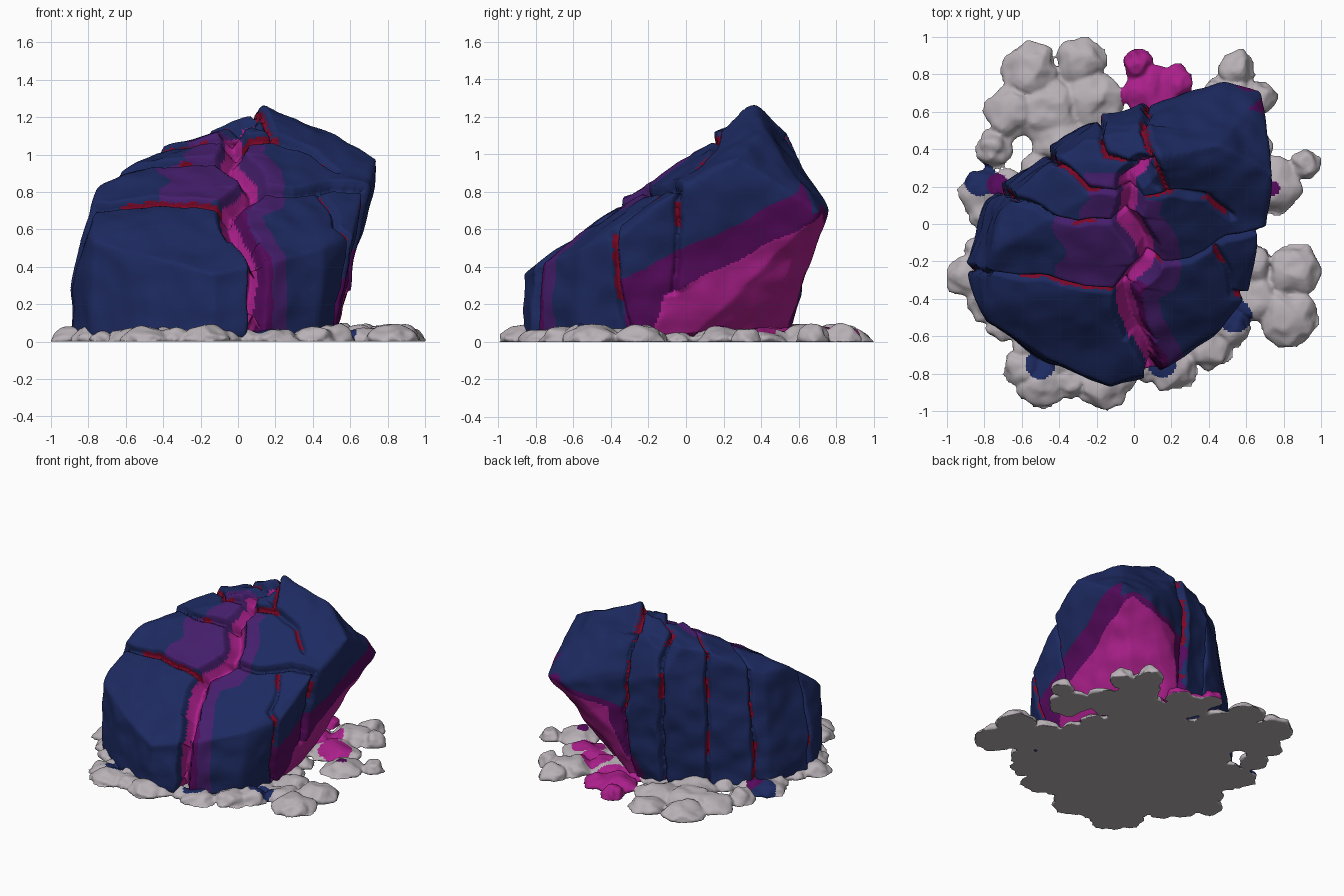
import bpy
import bmesh
import math
import random
from mathutils import Vector, noise
from mathutils.geometry import intersect_point_line

random.seed(4)
if "Cube" in bpy.data.objects:
    bpy.data.objects.remove(bpy.data.objects["Cube"], do_unlink=True)


def make_material(name, red, green, blue):
    mat = bpy.data.materials.new(name)
    mat.use_nodes = True
    colour = (red, green, blue, 1)
    mat.diffuse_color = colour
    mat.node_tree.nodes["Principled BSDF"].inputs["Base Color"].default_value = colour
    return mat


navy = make_material("navy stone", 0.012, 0.023, 0.118)
violet = make_material("violet stone", 0.06, 0.013, 0.15)
plum = make_material("plum stone", 0.09, 0.003, 0.105)
magenta = make_material("magenta core", 0.41, 0.014, 0.26)
crimson = make_material("crimson crack", 0.2, 0.002, 0.02)
grey = make_material("grey rubble", 0.48, 0.44, 0.47)
NAVY, VIOLET, PLUM, MAGENTA, CRIMSON, GREY = range(6)
palette = [navy, violet, plum, magenta, crimson, grey]


def new_object(name, bm):
    mesh = bpy.data.meshes.new(name)
    bm.to_mesh(mesh)
    bm.free()
    obj = bpy.data.objects.new(name, mesh)
    bpy.context.collection.objects.link(obj)
    return obj


def add_hull(bm, points):
    verts = [bm.verts.new(p) for p in points]
    bmesh.ops.convex_hull(bm, input=verts)
    loose = [v for v in bm.verts if not v.link_faces]
    bmesh.ops.delete(bm, geom=loose, context="VERTS")


def bake_remesh(obj, voxel, rounding):
    """Fuse the shape into an even mesh and round its corners."""
    remesh = obj.modifiers.new("fuse", "REMESH")
    remesh.mode = "VOXEL"
    remesh.voxel_size = voxel
    smooth = obj.modifiers.new("round", "SMOOTH")
    smooth.factor = 0.5
    smooth.iterations = rounding
    graph = bpy.context.evaluated_depsgraph_get()
    mesh = bpy.data.meshes.new_from_object(obj.evaluated_get(graph))
    obj.modifiers.clear()
    obj.data = mesh
    mesh.materials.clear()
    for mat in palette:
        mesh.materials.append(mat)


# Boulder envelope: footprint and upper corners
footprint = [(-0.9, -0.27), (-0.8, -0.52), (-0.47, -0.74), (-0.13, -0.86), (0.15, -0.78),
             (0.42, -0.58), (0.53, -0.3), (0.52, 0.05), (0.34, 0.4), (0.1, 0.53),
             (-0.2, 0.52), (-0.5, 0.36), (-0.8, 0.13)]
crown = [(-0.91, -0.26, 0.25), (-0.13, -0.87, 0.36), (0.2, -0.74, 0.43), (-0.47, -0.72, 0.46),
         (-0.77, -0.52, 0.53), (-0.79, -0.28, 0.69), (-0.75, -0.15, 0.81), (-0.71, 0.06, 0.84),
         (-0.56, 0.23, 0.92), (-0.43, 0.32, 1.02), (-0.28, 0.45, 1.07), (0, 0.5, 1.14),
         (0.13, 0.36, 1.24), (0.46, 0.42, 1.14), (0.74, 0.27, 0.98), (0.68, 0.71, 0.69),
         (0.5, 0.76, 0.7), (0.2, 0.66, 0.84), (-0.2, 0.57, 0.85), (0.46, -0.56, 0.5),
         (0.62, -0.35, 0.57), (0.67, -0.1, 0.78)]

# Crack paths in plan; each branch starts at the main fissure
fissure = [(0.13, -0.95), (0.09, -0.74), (-0.01, -0.55), (-0.05, -0.36), (0.08, -0.22),
           (0.07, -0.13), (-0.05, 0.02), (-0.02, 0.14), (-0.05, 0.22), (0.04, 0.32)]
branches = [
    [(-0.05, -0.36), (-0.25, -0.35), (-0.45, -0.28), (-0.75, -0.26), (-1, -0.2)],
    [(-0.05, 0.02), (-0.3, 0), (-0.55, 0.1), (-0.9, 0.3)],
    [(0, 0.14), (-0.25, 0.18), (-0.4, 0.33), (-0.6, 0.55)],
    [(0.04, 0.3), (-0.15, 0.36), (-0.2, 0.75)],
    [(0.08, -0.22), (0.3, -0.2), (0.5, -0.08), (0.8, 0)],
    [(0, 0.14), (0.2, 0.17), (0.1, 0.35), (0.05, 0.5), (0.1, 0.8)],
    [(0.45, -0.14), (0.54, -0.36), (0.75, -0.42)],
    [(0.2, 0.17), (0.42, 0.14), (0.52, 0.04)],
]


def nearest(path, p):
    """Closest point of a plan path, with its distance."""
    best, gap = None, 9.0
    for a, b in zip(path, path[1:]):
        a, b = Vector(a), Vector(b)
        t = intersect_point_line(p, a, b)[1]
        q = a.lerp(b, min(max(t, 0), 1))
        if (q - p).length < gap:
            best, gap = q, (q - p).length
    return best, gap


def hollow_depth(co):
    """Positive inside the exposed hollow on the overhanging side."""
    s = (co.y - co.x) * math.sqrt(0.5)
    if co.x + co.y < 0.2:
        return -1
    rim = 0.69 - co.z - (0.8 * (0.08 - s) if s < 0.08 else 0.45 * (s - 0.08))
    return min(rim, s + 0.49, 0.35 - s) + 0.03 * noise.noise(co * 5)


def pick_colour(co, normal, main, main_gap, branch_gap, hollow):
    wobble = 0.04 * noise.noise(co * 6)
    # The coloured border is broad on the right side and thin at the back
    border = 0.22 if co.y < co.x else 0.05
    if hollow > 0:
        return MAGENTA
    if hollow > -border:
        return PLUM
    if main_gap < (0.028 if co.y < -0.62 else 0.042):
        return MAGENTA
    if branch_gap < 0.013 and noise.noise(co * 4) > 0.02:
        return CRIMSON
    left = co.x < main.x
    front = co.y < -0.33
    if co.y > 0.28:
        reach = 0
    elif left:
        reach = 0 if front else (0.36 if co.y < 0.02 else 0.22)
    else:
        reach = 0.18 if co.y < 0.12 else 0.06
        if front and main_gap < 0.09 + wobble:
            return PLUM
    if main_gap < reach + wobble and (normal.z > 0.3 or not left):
        return VIOLET
    return NAVY


# Boulder: split slabs with a deep glowing fissure
bm = bmesh.new()
add_hull(bm, [(x, y, 0.02) for x, y in footprint] + crown)
boulder = new_object("split_boulder", bm)
bake_remesh(boulder, 0.0115, 9)
bm = bmesh.new()
bm.from_mesh(boulder.data)
bm.normal_update()
bm.verts.index_update()
colours, moves = [], []
for v in bm.verts:
    co, flat = v.co.copy(), v.co.xy
    flat += Vector((noise.noise(co * 6), noise.noise(co * 6 + Vector((9, 0, 0))))) * 0.025
    hollow = hollow_depth(co)
    main, main_gap = nearest(fissure, flat)
    hits = [nearest(path, flat) for path in branches]
    branch_gap = min(gap for _, gap in hits)
    push = 0.022 * noise.noise(co * 3.2) + 0.012 * noise.noise(co * 8)
    if hollow < 0:
        width = 0.05 if co.y < -0.62 else 0.07
        push -= 0.13 * max(0, 1 - main_gap / width) ** 0.7
        push -= 0.045 * max(0, 1 - branch_gap / 0.024)
        # Slabs step up across each branch
        for q, gap in hits[:6]:
            push += math.copysign(0.02, flat.y - q.y) * math.exp(-gap / 0.07)
    else:
        push -= 0.1 * min(hollow, 0.2)
    colours.append(pick_colour(co, v.normal, main, main_gap, branch_gap, hollow))
    moves.append(v.normal * push)
for v, move in zip(bm.verts, moves):
    v.co += move
    v.co.z = max(v.co.z, 0.015)
for f in bm.faces:
    f.material_index = colours[f.verts[0].index]
bmesh.ops.smooth_vert(bm, verts=bm.verts[:], factor=0.3, use_axis_x=True, use_axis_y=True, use_axis_z=True)
bm.to_mesh(boulder.data)
bm.free()
boulder.data.shade_smooth()


def add_dome(bm, x, y, radius, height):
    """Low lumpy mound with a flat underside and a thin rim."""
    ball = bmesh.ops.create_icosphere(bm, subdivisions=3, radius=1)["verts"]
    for v in ball:
        lump = 1.03 + 0.3 * (noise.noise(v.co * 1.8 + Vector((x * 9, y * 9, 0))) - 0.1)
        v.co = Vector((x + v.co.x * radius * lump, y + v.co.y * radius * lump,
                       max(v.co.z, 0) ** 1.2 * height * lump))


# Rubble skirt: floor slab, ring around the foot and scattered mounds
mounds = [(-0.5, -0.86, 0.13), (-0.6, -0.77, 0.1), (-0.16, -0.87, 0.13), (-0.34, -0.85, 0.09),
          (0.2, -0.77, 0.13), (0.4, -0.65, 0.13), (0.52, -0.56, 0.1), (0.86, -0.25, 0.14),
          (0.82, -0.5, 0.16), (0.66, -0.4, 0.13), (0.62, -0.22, 0.12), (0.75, 0.2, 0.15),
          (0.92, 0.32, 0.08), (-0.88, -0.28, 0.12), (-0.8, 0.17, 0.13), (-0.75, 0.4, 0.1),
          (-0.65, 0.6, 0.14), (-0.45, 0.6, 0.18), (-0.55, 0.82, 0.15), (-0.28, 0.87, 0.13),
          (-0.22, 0.66, 0.16), (-0.4, 0.45, 0.15), (0.55, 0.83, 0.1), (0.68, 0.68, 0.09),
          (0.5, 0.65, 0.15), (0.55, 0.4, 0.18), (0.3, 0.5, 0.15), (0.02, 0.86, 0.08),
          (0.1, 0.7, 0.15), (0.22, 0.75, 0.1)]
bm = bmesh.new()
add_hull(bm, [(x, y, z) for x, y in footprint for z in (0, 0.03)])
for x, y, radius in mounds:
    add_dome(bm, x, y, radius, random.uniform(0.07, 0.1))
for a, b in zip(footprint, footprint[1:] + footprint[:1]):
    for t in (0.2, 0.7):
        spot = Vector(a).lerp(Vector(b), t) * 0.96
        add_dome(bm, spot.x, spot.y, random.uniform(0.07, 0.1), random.uniform(0.05, 0.08))
rubble = new_object("ground_rubble", bm)
bake_remesh(rubble, 0.011, 2)
lowest = min(v.co.z for v in rubble.data.vertices)
for v in rubble.data.vertices:
    v.co.z -= lowest

# Coloured pieces among the rubble, as round patches on its upper side
patches = [(MAGENTA, 0.02, 0.88, 0.12), (MAGENTA, 0.12, 0.7, 0.19), (MAGENTA, 0.24, 0.75, 0.12),
           (MAGENTA, 0.57, 0.36, 0.12), (MAGENTA, 0.4, 0.5, 0.12), (PLUM, 0.74, 0.19, 0.04),
           (PLUM, -0.73, 0.21, 0.06), (NAVY, -0.82, 0.24, 0.09), (NAVY, -0.5, -0.75, 0.08),
           (NAVY, 0.15, -0.74, 0.08), (NAVY, 0.54, -0.49, 0.09)]
for face in rubble.data.polygons:
    face.material_index = GREY
    if face.normal.z > -0.5:
        for index, x, y, radius in patches:
            if (face.center.xy - Vector((x, y))).length < radius:
                face.material_index = index
                break
rubble.data.shade_smooth()
